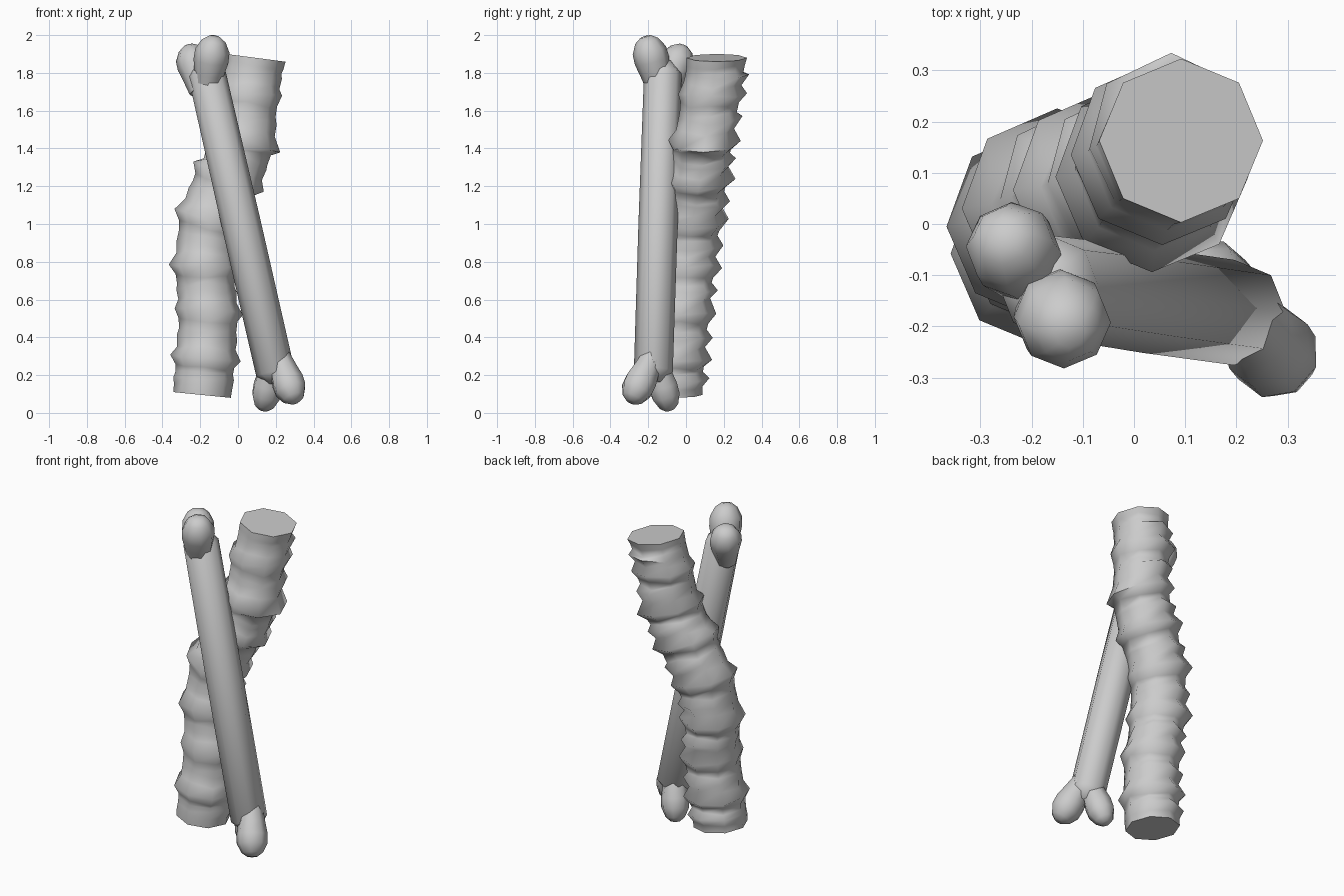
import bpy, bmesh, math, random
from mathutils import Vector

if "Cube" in bpy.data.objects:
    bpy.data.objects.remove(bpy.data.objects["Cube"])

random.seed(4)
SIDES = 8


def loft(bm, rings):
    loops = [[bm.verts.new(p) for p in ring] for ring in rings]
    for a, b in zip(loops, loops[1:]):
        for i in range(len(a)):
            j = (i + 1) % len(a)
            bm.faces.new((a[i], a[j], b[j], b[i]))
    bm.faces.new(loops[0][::-1])
    bm.faces.new(loops[-1])


def loft_object(name, rings, angle):
    bm = bmesh.new()
    loft(bm, rings)
    bmesh.ops.recalc_face_normals(bm, faces=bm.faces)
    me = bpy.data.meshes.new(name)
    bm.to_mesh(me)
    bm.free()
    ob = bpy.data.objects.new(name, me)
    bpy.context.collection.objects.link(ob)
    bpy.ops.object.select_all(action='DESELECT')
    ob.select_set(True)
    bpy.context.view_layer.objects.active = ob
    bpy.ops.object.shade_smooth_by_angle(angle=math.radians(angle))


# Ribbed column: one row per main ridge (x, y, z, radius, ring tilt)
ridges = [(-.190, -.065, .095, .152, .10), (-.172, -.058, .28, .184, .10),
          (-.155, -.030, .535, .178, .05), (-.180, -.005, .775, .184, .02),
          (-.150, .030, 1.02, .184, .30), (-.050, .066, 1.25, .184, .42),
          (.035, .092, 1.44, .186, .28), (.055, .135, 1.69, .176, .12),
          (.092, .163, 1.88, .16, .13)]


def column_ring(x, y, z, r, tilt, back):
    pts = []
    for i in range(SIDES):
        a = math.tau * i / SIDES
        rear = max(0, math.sin(a) + .25) / 1.25
        rr = r + back * rear
        dx, dy = rr * math.cos(a), rr * math.sin(a)
        wob = random.uniform(-.012, .012) if back else 0
        pts.append(Vector((x + dx, y + dy, z - tilt * dx + wob)))
    return pts


rings = []
for k, (p, q) in enumerate(zip(ridges, ridges[1:])):
    mix = lambda t: [u + (v - u) * t for u, v in zip(p, q)]
    rings.append(column_ring(*p, .012 if k else 0))
    # valley, rear-only spur, valley
    for t, r, back in ((.26, .155, -.004), (.48, .153, .033), (.62, .152, -.002), (.80, .156, -.002)):
        x, y, z, _, tilt = mix(t)
        rings.append(column_ring(x, y, z, r, tilt, back))
rings.append(column_ring(*ridges[-1], 0))
loft_object("ribbed_column", rings, 75)

# Long bone shaft, leaning across the front of the column
low, high = Vector((.21, -.175, .16)), Vector((-.18, -.12, 1.86))


def tube(stations, sides=SIDES):
    """Rings facing along the path between first and last station (point, radius)."""
    d = (stations[-1][0] - stations[0][0]).normalized()
    turn = Vector((0, 0, 1)).rotation_difference(d)
    return [[c + turn @ Vector((r * math.cos(a), r * math.sin(a), 0))
             for a in (math.tau * i / sides for i in range(sides))] for c, r in stations]


loft_object("bone_shaft", tube([(low.lerp(high, t), r) for t, r in
            ((0, .05), (.035, .103), (.5, .104), (.965, .1), (1, .05))]), 75)

# Paired rounded knobs, each swelling out of the shaft end: (end, inner start, tip)
knobs = [("upper", (-.165, -.14, 1.71), (-.125, -.213, 1.992), .093),
         ("upper", (-.195, -.11, 1.70), (-.26, -.015, 1.943), .090),
         ("lower", (.215, -.175, .30), (.302, -.292, .058), .088),
         ("lower", (.19, -.165, .30), (.133, -.085, .015), .080)]
for n, (end, start, tip, r) in enumerate(knobs):
    s, t = Vector(start), Vector(tip)
    profile = ((0, .7), (.3, .85), (.55, 1), (.74, .98), (.92, .68), (1, .32))
    loft_object(f"{end}_bone_knob_{n % 2 + 1}", tube([(s.lerp(t, u), r * w) for u, w in profile]), 75)
